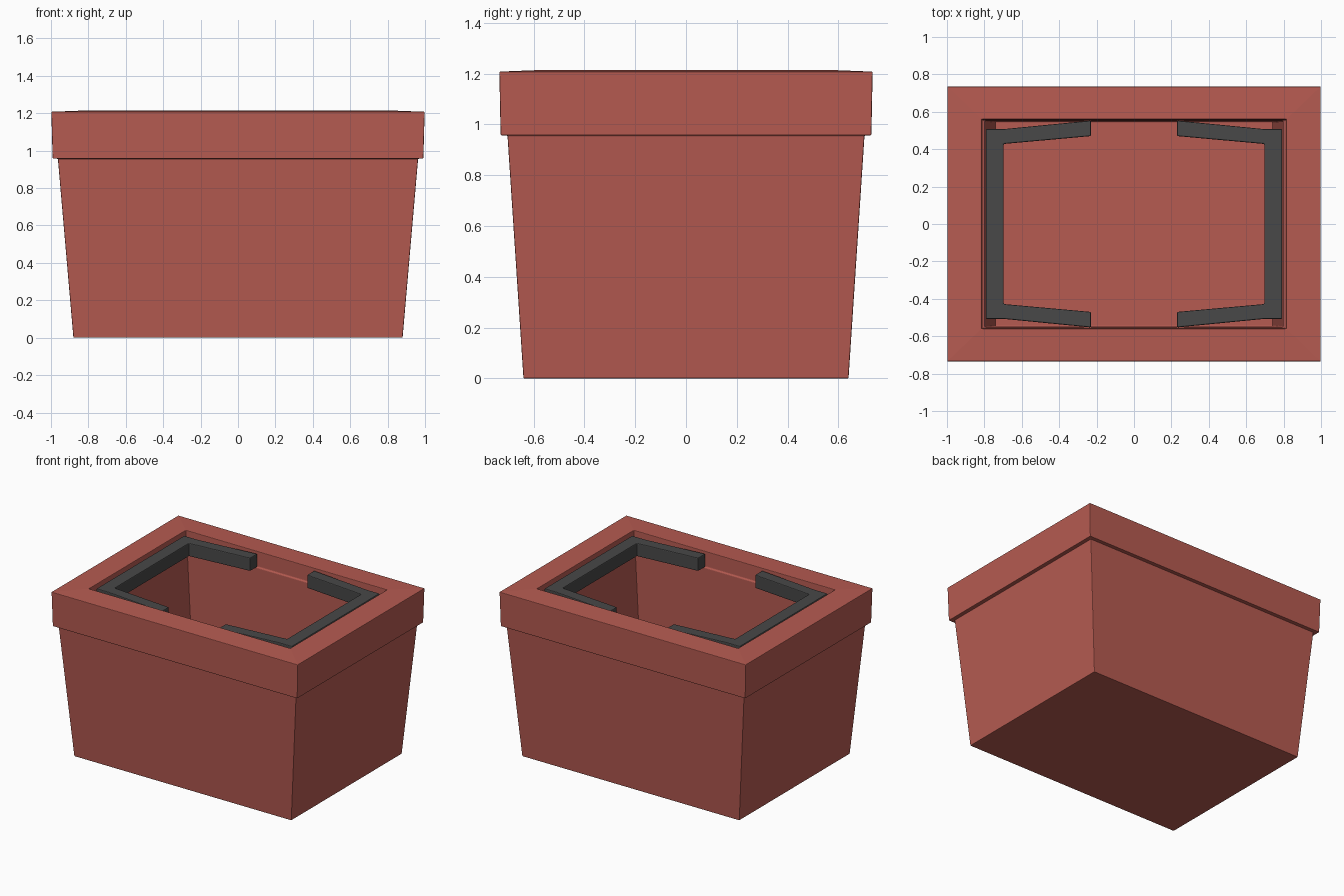
import bpy, bmesh

if "Cube" in bpy.data.objects:
    bpy.data.objects.remove(bpy.data.objects["Cube"])

def material(name, rgb):
    m = bpy.data.materials.new(name)
    m.diffuse_color = (*rgb, 1)
    m.use_nodes = True
    m.node_tree.nodes["Principled BSDF"].inputs["Base Color"].default_value = m.diffuse_color
    return m

RED = material("brick red plastic", (0.47, 0.105, 0.083))
GREY = material("dark grey grip", (0.065, 0.065, 0.065))

def finish(name, bm, mat, bevel):
    bmesh.ops.recalc_face_normals(bm, faces=bm.faces)
    me = bpy.data.meshes.new(name)
    bm.to_mesh(me)
    bm.free()
    me.materials.append(mat)
    ob = bpy.data.objects.new(name, me)
    bpy.context.collection.objects.link(ob)
    b = ob.modifiers.new("soft edges", 'BEVEL')
    b.width = bevel
    b.segments = 2
    b.limit_method = 'ANGLE'
    return ob

def loft_tub(name, levels, mat):
    """Skin rectangular rings (half x, half y, z), capped at both ends."""
    bm = bmesh.new()
    rings = [[bm.verts.new((sx * x, sy * y, z))
              for sx, sy in ((-1, -1), (1, -1), (1, 1), (-1, 1))]
             for x, y, z in levels]
    for a, b in zip(rings, rings[1:]):
        for i in range(4):
            j = (i + 1) % 4
            bm.faces.new((a[i], a[j], b[j], b[i]))
    bm.faces.new(rings[0])
    bm.faces.new(rings[-1])
    return finish(name, bm, mat, 0.006)

# Tapered tub: outside, overhanging rim, then down the inside to the floor
loft_tub("storage_tub", [
    (0.88, 0.64, 0.0),
    (0.963, 0.703, 0.957),
    (0.991, 0.73, 0.957),
    (0.998, 0.735, 1.208),
    (0.815, 0.56, 1.215),
    (0.812, 0.557, 1.105),
    (0.798, 0.55, 1.10),
    (0.742, 0.546, 0.08),
], RED)

# Handles: U-shaped bars with arms angled towards the long walls
half = [(0.23, 0.553), (0.69, 0.508), (0.792, 0.508)]
inner = [(0.697, 0.428), (0.23, 0.47)]
outline = (half + [(x, -y) for x, y in reversed(half)]
           + [(x, -y) for x, y in reversed(inner)] + inner)

for side, label in ((-1, "left"), (1, "right")):
    bm = bmesh.new()
    face = bm.faces.new([bm.verts.new((side * x, y, 1.105)) for x, y in outline])
    ext = bmesh.ops.extrude_face_region(bm, geom=[face], use_keep_orig=True)
    top = [v for v in ext["geom"] if isinstance(v, bmesh.types.BMVert)]
    bmesh.ops.translate(bm, verts=top, vec=(0, 0, 0.097))
    finish(label + "_handle", bm, GREY, 0.006)
